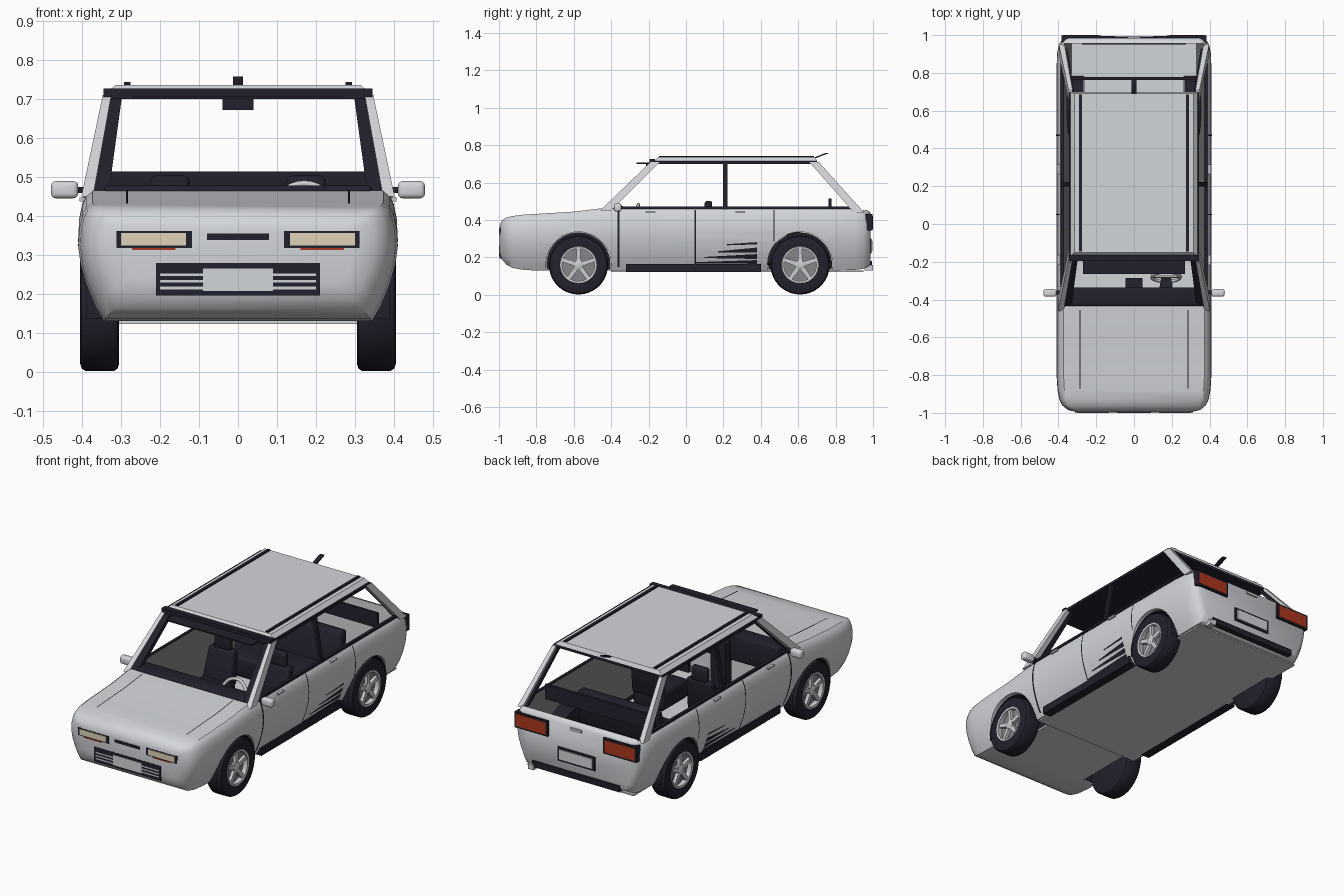
import bpy, bmesh, math
from mathutils import Vector, Matrix
from mathutils.bvhtree import BVHTree

if "Cube" in bpy.data.objects:
    bpy.data.objects.remove(bpy.data.objects["Cube"])


def material(name, c):
    m = bpy.data.materials.new(name)
    m.diffuse_color = (*c, 1)
    m.use_nodes = True
    m.node_tree.nodes["Principled BSDF"].inputs["Base Color"].default_value = m.diffuse_color
    return m


BODY = material("body grey", (0.65, 0.67, 0.70))
DARK = material("dark trim", (0.015, 0.015, 0.026))
SILVER = material("wheel silver", (0.60, 0.62, 0.64))
UNDER = material("lining grey", (0.24, 0.24, 0.25))
CREAM = material("lamp cream", (0.74, 0.65, 0.48))
RED = material("lamp red", (0.42, 0.038, 0.013))


def finish(name, bm, mats, smooth=None):
    bmesh.ops.remove_doubles(bm, verts=bm.verts, dist=1e-5)
    bmesh.ops.recalc_face_normals(bm, faces=bm.faces)
    me = bpy.data.meshes.new(name)
    bm.to_mesh(me)
    bm.free()
    ob = bpy.data.objects.new(name, me)
    bpy.context.collection.objects.link(ob)
    for m in mats if isinstance(mats, list) else [mats]:
        me.materials.append(m)
    if smooth:
        shade(ob, smooth)
    return ob


def shade(ob, deg):
    bpy.ops.object.select_all(action='DESELECT')
    ob.select_set(True)
    bpy.context.view_layer.objects.active = ob
    bpy.ops.object.shade_smooth_by_angle(angle=math.radians(deg))


def skin(bm, rings, closed=True):
    """Join rings of points into a tube."""
    vs = [[bm.verts.new(p) for p in r] for r in rings]
    n = len(vs[0])
    for a, b in zip(vs, vs[1:]):
        for i in range(n if closed else n - 1):
            j = (i + 1) % n
            bm.faces.new((a[i], a[j], b[j], b[i]))
    return vs


def frustum(name, lo, hi, mat, bevel=0):
    """Box between two horizontal rectangles (cx, cy, z, width, depth)."""
    bm = bmesh.new()
    vs = skin(bm, [[(x + i * w / 2, y + j * d / 2, z) for i, j in ((-1, -1), (1, -1), (1, 1), (-1, 1))]
                   for x, y, z, w, d in (lo, hi)])
    bm.faces.new(vs[0])
    bm.faces.new(vs[1])
    if bevel:
        bmesh.ops.bevel(bm, geom=bm.edges[:], offset=bevel, segments=3, profile=0.5, affect='EDGES')
    return finish(name, bm, mat, 40 if bevel else None)


def box(name, x, y, z, mat, bevel=0):
    cx, cy, w, d = sum(x) / 2, sum(y) / 2, abs(x[1] - x[0]), abs(y[1] - y[0])
    return frustum(name, (cx, cy, z[0], w, d), (cx, cy, z[1], w, d), mat, bevel)


def lathe(name, profile, s, y, z, mat, n=36, smooth=35, above=None):
    """Turn (x, radius) points about an x-parallel axis on side s."""
    bm = bmesh.new()
    skin(bm, [[(s * x, y + r * math.cos(i * math.tau / n), z + r * math.sin(i * math.tau / n))
               for i in range(n)] for x, r in profile])
    if above is not None:
        bmesh.ops.bisect_plane(bm, geom=bm.verts[:] + bm.edges[:] + bm.faces[:],
                               plane_co=(0, 0, above), plane_no=(0, 0, 1), clear_inner=True)
    return finish(name, bm, mat, smooth)


def cut(ob, cutter):
    cutter.hide_render = True
    m = ob.modifiers.new("cut", 'BOOLEAN')
    m.operation, m.solver, m.object = 'DIFFERENCE', 'EXACT', cutter
    bpy.context.view_layer.objects.active = ob
    bpy.ops.object.modifier_apply(modifier=m.name)
    bpy.data.objects.remove(cutter)


# Body: cross-sections (y, half width, bottom, top) lofted along the car
SECTIONS = [(-.996, .30, .225, .37), (-.985, .35, .19, .398), (-.96, .38, .162, .414), (-.93, .395, .145, .421),
            (-.88, .405, .135, .428), (-.8, .41, .13, .433), (-.6, .41, .13, .445), (-.45, .41, .13, .463),
            (-.3, .41, .13, .467), (.8, .41, .13, .467), (.9, .408, .133, .463), (.95, .398, .14, .457),
            (.975, .382, .152, .449), (.986, .362, .168, .440)]
HALF = [(.84, 0), (.895, .13), (.95, .31), (.985, .48), (1, .63), (.994, .78), (.975, .89), (.95, .96), (.91, 1)]
bm = bmesh.new()
rings = []
for y, w, b, t in SECTIONS:
    half = [(u * w, y, b + v * (t - b)) for u, v in HALF]
    rings.append(half + [(-x, yy, z) for x, yy, z in reversed(half)])
vs = skin(bm, rings)
bm.faces.new(vs[0])
bm.faces.new(vs[-1])
body = finish("body_shell", bm, [BODY, UNDER])
cut(body, frustum("cabin_cutter", (0, .267, .15, .66, 1.375), (0, .267, .6, .78, 1.375), BODY))
WHEELS = (-.575, .61)
for s in (1, -1):
    for y in WHEELS:
        cut(body, lathe("arch_cutter", [(.265, 0), (.265, .174), (.6, .174), (.6, 0)], s, y, .163, BODY, smooth=None))
# Lining on the inward-facing cabin walls
for p in body.data.polygons:
    if p.normal.x * p.center.x < -.1 and abs(p.normal.x) > .7 and p.center.z > .15:
        p.material_index = 1
shade(body, 35)
bm = bmesh.new()
bm.from_mesh(body.data)
tree = BVHTree.FromBMesh(bm)
bm.free()


def strip(name, side, a, b, w0, w1, mat=DARK, n=12):
    """Thin line laid on the body; side 0 is seen from above, +1/-1 from that side."""
    a, b = Vector(a), Vector(b)
    perp = Vector((-(b - a).y, (b - a).x)).normalized()
    rows = []
    for i in range(n + 1):
        row = []
        for k in (-.5, .5):
            p = a.lerp(b, i / n) + perp * k * (w0 + (w1 - w0) * i / n)
            o, d = ((p.x, p.y, 1), (0, 0, -1)) if side == 0 else ((side, p.x, p.y), (-side, 0, 0))
            hit = tree.ray_cast(Vector(o), Vector(d))[0]
            if hit:
                row.append(hit - Vector(d) * .003)
        if len(row) == 2:
            rows.append(row)
    bm = bmesh.new()
    skin(bm, rows, closed=False)
    finish(name, bm, mat)


box("underbody", (-.335, .335), (-.4, .95), (.123, .131), BODY)

# Roof, rails, visor, aerial and rear-view mirror
box("roof_frame", (-.345, .345), (-.18, .70), (.70, .716), DARK)
frustum("roof_panel", (0, .265, .716, .672, .87), (0, .27, .736, .63, .84), BODY)
box("front_header", (-.345, .345), (-.195, -.165), (.70, .727), DARK)
box("sun_visor", (-.27, .27), (-.265, -.17), (.70, .707), DARK)
box("rear_view_mirror", (-.04, .04), (-.215, -.195), (.672, .70), DARK)
frustum("aerial", (0, .69, .733, .025, .02), (0, .755, .758, .025, .02), DARK)

for s in (1, -1):
    # Pillars and belt line
    frustum("front_pillar", (s * .387, -.43, .45, .03, .06), (s * .336, -.165, .71, .022, .05), BODY)
    frustum("front_pillar_lining", (s * .353, -.425, .45, .04, .045), (s * .313, -.165, .705, .03, .04), DARK)
    frustum("middle_pillar", (s * .38, .21, .45, .016, .024), (s * .335, .21, .705, .016, .024), DARK)
    frustum("rear_pillar", (s * .383, .925, .44, .03, .055), (s * .336, .685, .71, .022, .05), BODY)
    frustum("rear_pillar_lining", (s * .362, .915, .44, .016, .03), (s * .322, .68, .705, .014, .025), DARK)
    box("belt_trim", (s * .374, s * .390), (-.42, .92), (.459, .472), DARK)
    box("roof_rail", (s * .276, s * .292), (-.145, .685), (.734, .743), DARK)
    box("sill", (s * .32, s * .372), (-.32, .40), (.122, .165), DARK)
    # Door mirrors
    box("mirror_arm", (s * .375, s * .42), (-.372, -.352), (.458, .474), DARK)
    box("door_mirror", (s * .41, s * .48), (-.385, -.345), (.445, .489), BODY, .012)
    # Panel gaps, side stripes and handles
    strip("bonnet_gap", 0, (s * .285, -.87), (s * .285, -.455), .005, .005)
    strip("front_door_gap", s, (-.36, .15), (-.36, .455), .011, .011)
    strip("rear_door_gap", s, (.05, .16), (.05, .455), .007, .007)
    strip("quarter_gap", s, (.47, .285), (.47, .455), .006, .006)
    for y0, z0, z1, w in ((.22, .268, .276, .012), (.17, .23, .24, .026), (.10, .20, .205, .026), (.05, .172, .176, .02)):
        strip("side_stripe", s, (y0, z0), (.38, z1), .006, w)
    for y in (-.19, .29):
        box("door_handle", (s * .385, s * .407), (y - .026, y + .026), (.437, .447), SILVER)
    # Headlamps and tail lamps
    box("headlamp_frame", (s * .118, s * .312), (-.997, -.96), (.318, .361), DARK)
    box("headlamp", (s * .133, s * .30), (-1, -.97), (.324, .356), CREAM)
    box("indicator", (s * .16, s * .272), (-.998, -.97), (.312, .318), RED)
    box("tail_lamp_frame", (s * .175, s * .385), (.96, .9975), (.343, .432), DARK)
    box("tail_lamp", (s * .187, s * .375), (.965, .9995), (.353, .422), RED)

    # Wheels with five-spoke rims and arch liners
    for y in WHEELS:
        lathe("arch_liner", [(.268, 0), (.268, .171), (.39, .171)], s, y, .163, DARK, above=.135)
        lathe("tyre", [(.305, 0), (.305, .14), (.309, .152), (.318, .158), (.392, .158), (.401, .152),
                       (.405, .14), (.403, .10), (.375, .094)], s, y, .16, DARK)
        lathe("rim_ring", [(.375, .09), (.403, .087), (.405, .098), (.40, .102)], s, y, .16, SILVER)
        lathe("brake_disc", [(.372, .096), (.374, 0)], s, y, .16, UNDER)
        lathe("hub", [(.37, .026), (.398, .026), (.402, .018), (.402, 0)], s, y, .16, SILVER)
        for k in range(5):
            sp = frustum("spoke", (0, 0, .015, .018, .026), (0, 0, .092, .018, .02), SILVER)
            sp.matrix_world = Matrix.Translation((s * .388, y, .16)) @ Matrix.Rotation(k * math.tau / 5, 4, 'X')

    # Front seats
    x = s * .175
    box("seat_cushion", (x - .095, x + .095), (-.14, .10), (.16, .27), DARK, .02)
    frustum("seat_back", (x, .08, .24, .18, .07), (x, .12, .43, .16, .05), DARK, .015)
    box("headrest", (x - .05, x + .05), (.10, .14), (.42, .503), DARK, .013)

# Nose: slot, grille, bars and blank plate
box("nose_slot", (-.08, .08), (-.999, -.97), (.338, .354), DARK)
box("grille", (-.21, .21), (-.997, -.95), (.195, .279), DARK)
for z in (.215, .232, .249):
    box("grille_bar", (-.20, .20), (-.999, -.98), (z - .0035, z + .0035), BODY)
box("front_plate", (-.09, .09), (-1, -.98), (.207, .265), BODY)

# Tail: handle, blank plate, bumper and tow block
box("tailgate_handle", (-.035, .035), (.965, .995), (.418, .432), SILVER)
box("rear_plate_frame", (-.118, .118), (.97, .991), (.222, .302), DARK)
box("rear_plate", (-.104, .104), (.975, .996), (.234, .29), BODY)
box("rear_bumper", (-.275, .275), (.95, .995), (.146, .18), DARK)
box("tow_block", (.262, .298), (.955, 1), (.13, .16), SILVER)

# Cabin: dashboard, console, steering, bench and cargo cover
box("dashboard", (-.345, .345), (-.435, -.335), (.33, .478), DARK, .012)
box("console", (-.045, .045), (-.345, -.285), (.16, .44), DARK)
frustum("steering_column", (.17, -.295, .39, .05, .03), (.17, -.36, .44, .07, .05), DARK)
bm = bmesh.new()
skin(bm, [[((.075 + .009 * math.cos(v)) * math.cos(u), (.075 + .009 * math.cos(v)) * math.sin(u), .009 * math.sin(v))
           for v in [j * math.tau / 8 for j in range(8)]] for u in [i * math.tau / 28 for i in range(29)]])
ring = finish("steering_wheel", bm, SILVER, 60)
spoke = box("steering_spoke", (-.073, .073), (-.01, .01), (-.004, .004), SILVER)
for o in (ring, spoke):
    o.matrix_world = Matrix.Translation((.17, -.28, .412)) @ Matrix.Rotation(math.radians(70), 4, 'X')
box("bench_cushion", (-.30, .30), (.33, .56), (.16, .28), DARK, .02)
frustum("bench_back", (0, .56, .25, .52, .08), (0, .60, .45, .50, .06), DARK, .015)
box("cargo_cover", (-.345, .345), (.763, .777), (.43, .514), DARK)
